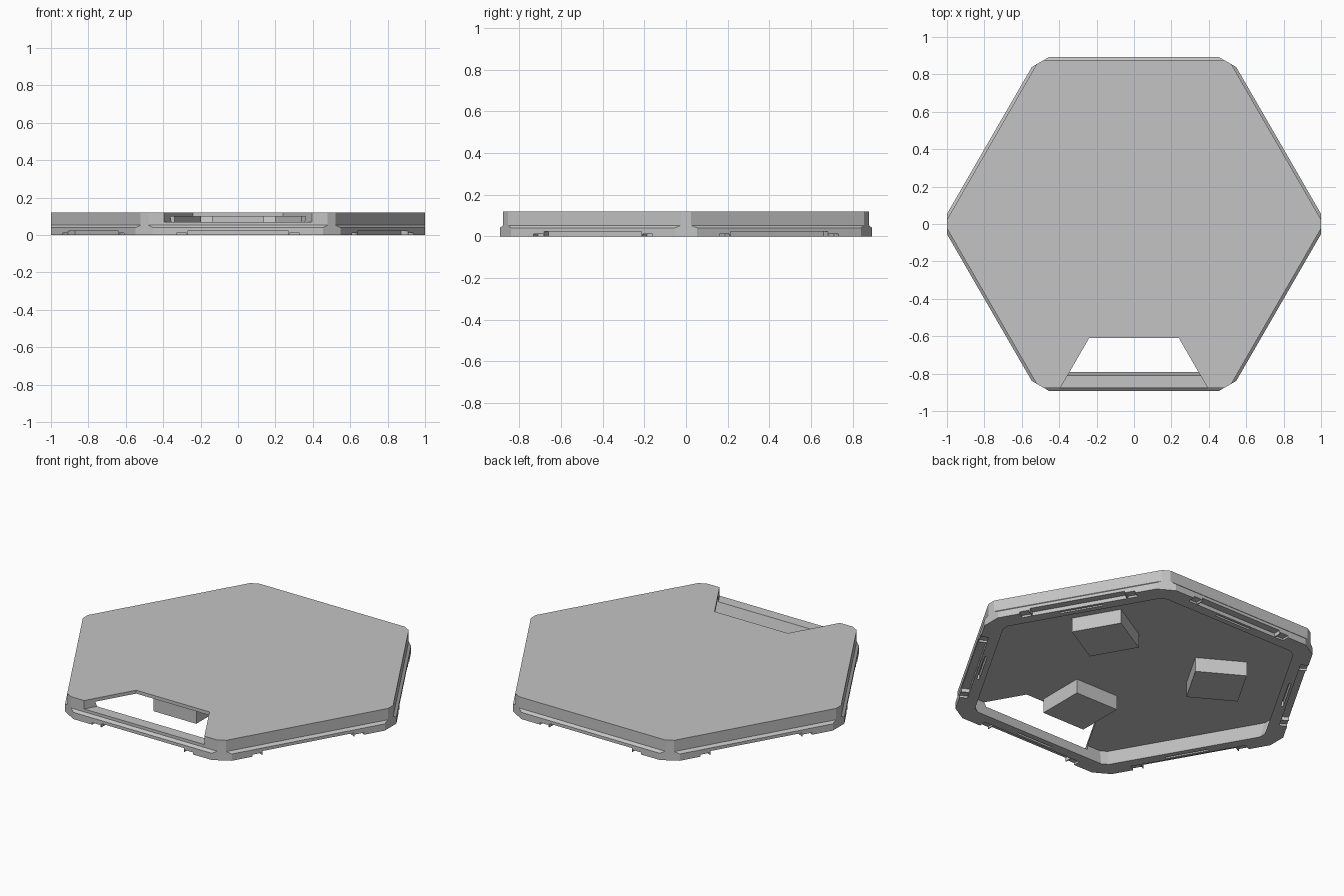
import bpy, bmesh
from math import radians, cos, sin, sqrt
from mathutils import Matrix, Vector

cube = bpy.data.objects.get("Cube")
if cube:
    bpy.data.objects.remove(cube)

grey = bpy.data.materials.new("light_grey")
grey.use_nodes = True
colour = (0.55, 0.55, 0.55, 1)
grey.diffuse_color = colour
grey.node_tree.nodes["Principled BSDF"].inputs["Base Color"].default_value = colour


def make_object(name, bm):
    bmesh.ops.recalc_face_normals(bm, faces=bm.faces)
    mesh = bpy.data.meshes.new(name)
    bm.to_mesh(mesh)
    bm.free()
    mesh.materials.append(grey)
    obj = bpy.data.objects.new(name, mesh)
    bpy.context.collection.objects.link(obj)
    return obj


def hex_outline(apothem, corner):
    """Hexagon with a flat front edge, its corners cut off at the corner radius."""
    half = (2 * apothem / sqrt(3) - corner) * sqrt(3)
    points = []
    for i in range(6):
        turn = Matrix.Rotation(radians(60 * i), 3, 'Z')
        points += [turn @ Vector((corner, -half, 0)), turn @ Vector((corner, half, 0))]
    return points


def add_box(bm, x, y, z, turn=0):
    """Box between the (low, high) limits, turned about the z axis."""
    size = Matrix.Diagonal((x[1] - x[0], y[1] - y[0], z[1] - z[0], 1))
    place = Matrix.Translation((sum(x) / 2, sum(y) / 2, sum(z) / 2))
    bmesh.ops.create_cube(bm, size=1, matrix=Matrix.Rotation(radians(turn), 4, 'Z') @ place @ size)


def add_prism(bm, outline, z0, z1):
    low = [bm.verts.new((x, y, z0)) for x, y in outline]
    high = [bm.verts.new((x, y, z1)) for x, y in outline]
    bm.faces.new(low[::-1])
    bm.faces.new(high)
    for i in range(len(low)):
        j = (i + 1) % len(low)
        bm.faces.new((low[i], low[j], high[j], high[i]))


# Tile shell: hollow underside, stepped outer ledge, flat top
levels = [(0.82, 0.935, 0.10), (0.79, 0.9, 0), (0.893, 1, 0),
          (0.893, 1, 0.04), (0.878, 1, 0.053), (0.878, 1, 0.12)]
bm = bmesh.new()
rings = [[bm.verts.new((p.x, p.y, z)) for p in hex_outline(apothem, corner)]
         for apothem, corner, z in levels]
bm.faces.new(rings[0])
bm.faces.new(rings[-1])
for a, b in zip(rings, rings[1:]):
    for i in range(12):
        j = (i + 1) % 12
        bm.faces.new((a[i], a[j], b[j], b[i]))
tile = make_object("tile_shell", bm)

# Cutter: window at the front, clip recesses and slits under every edge
bm = bmesh.new()
add_prism(bm, [(-0.465, -1), (0.465, -1), (0.24, -0.61), (-0.24, -0.61)], 0.07, 0.2)
for i in range(6):
    turn = 60 * i
    add_box(bm, (-0.27, 0.27), (-1, -0.85), (-0.1, 0.022), turn)
    add_box(bm, (-0.12, 0.12), (-0.835, -0.822), (-0.1, 0.03), turn)
    for side in (-1, 1):
        span = sorted((side * 0.275, side * 0.33))
        add_box(bm, span, (-1, -0.85), (-0.1, 0.012), turn)
cutter = make_object("tile_cutter", bm)
cutter.hide_render = True

cut = tile.modifiers.new("cut", 'BOOLEAN')
cut.operation = 'DIFFERENCE'
cut.solver = 'EXACT'
cut.object = cutter
bpy.context.view_layer.objects.active = tile
bpy.ops.object.modifier_apply(modifier=cut.name)
bpy.data.objects.remove(cutter)

# Three support blocks under the plate
for name, turn in (("front", 0), ("back_left", 120), ("back_right", 240)):
    bm = bmesh.new()
    add_box(bm, (-0.14, 0.14), (-0.59, -0.31), (0.015, 0.105), turn)
    make_object("support_block_" + name, bm)
